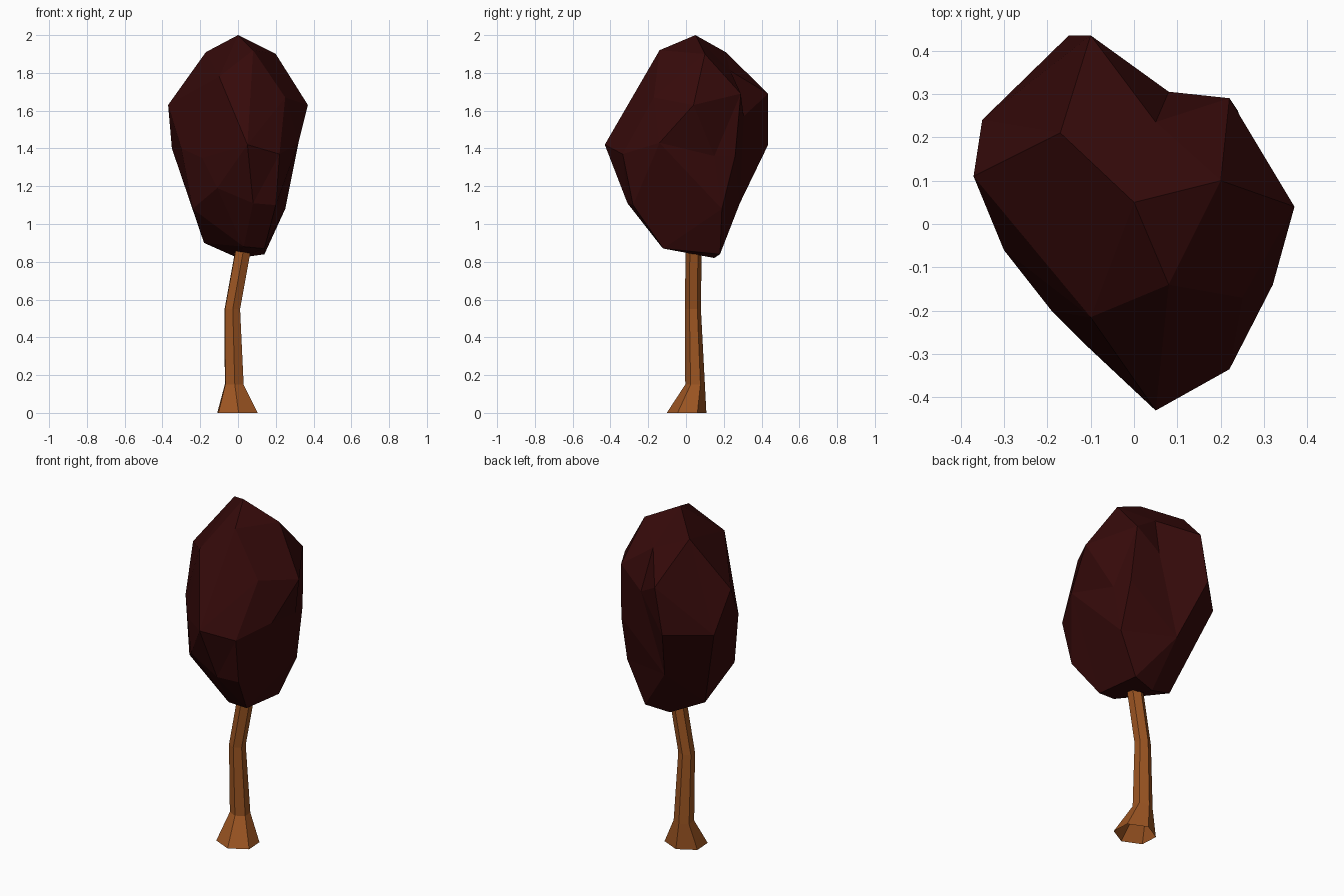
import bpy, bmesh, math
from mathutils import Vector

cube = bpy.data.objects.get("Cube")
if cube:
    bpy.data.objects.remove(cube, do_unlink=True)


def material(name, rgb):
    mat = bpy.data.materials.new(name)
    mat.use_nodes = True
    mat.diffuse_color = (*rgb, 1)
    mat.node_tree.nodes["Principled BSDF"].inputs["Base Color"].default_value = (*rgb, 1)
    return mat


def add_object(name, bm, mat):
    bmesh.ops.recalc_face_normals(bm, faces=bm.faces)
    mesh = bpy.data.meshes.new(name)
    bm.to_mesh(mesh)
    bm.free()
    mesh.materials.append(mat)
    obj = bpy.data.objects.new(name, mesh)
    bpy.context.collection.objects.link(obj)
    return obj


def faceted_blob(name, points, centre, mat):
    """Skin a star-shaped cloud: hull the directions, then restore the points."""
    bm = bmesh.new()
    centre = Vector(centre)
    home = {}
    for p in points:
        d = Vector(p) - centre
        d.z *= 0.65
        home[bm.verts.new(d.normalized())] = Vector(p)
    bmesh.ops.convex_hull(bm, input=list(bm.verts))
    for v, p in home.items():
        v.co = p
    return add_object(name, bm, mat)


def lofted_stem(name, rings, sides, mat):
    """Loft rings of (x, y, z, radius_x, radius_y) into a faceted stem, open below."""
    bm = bmesh.new()
    loops = []
    for x, y, z, rx, ry in rings:
        angles = [math.tau * (i + 0.55) / sides for i in range(sides)]
        loops.append([bm.verts.new((x + rx * math.cos(a), y + ry * math.sin(a), z)) for a in angles])
    for low, high in zip(loops, loops[1:]):
        for i in range(sides):
            j = (i + 1) % sides
            bm.faces.new((low[i], low[j], high[j], high[i]))
    bm.faces.new(loops[-1])
    return add_object(name, bm, mat)


maroon = material("dark maroon leaves", (0.036, 0.003, 0.003))
bark = material("warm brown bark", (0.33, 0.09, 0.016))

# Canopy corners, grouped by height
crown = [(0, .05, 2), (-.17, .21, 1.91), (.2, .1, 1.9), (.08, -.14, 1.92)]
shoulder = [(-.1, -.215, 1.78), (.25, -.17, 1.67), (.37, .04, 1.63), (.22, .29, 1.69),
            (-.1, .435, 1.69), (-.37, .11, 1.63)]
middle = [(.05, -.43, 1.42), (.22, -.335, 1.37), (.32, -.14, 1.43), (.27, .15, 1.36),
          (.24, .26, 1.36), (-.15, .435, 1.42), (-.35, .24, 1.4), (-.3, -.06, 1.4),
          (-.19, -.2, 1.35)]
groove = [(.05, .235, 1.81), (.08, .305, 1.57)]
lower = [(-.11, -.28, 1.19), (.08, -.31, 1.11), (.2, -.28, 1.1), (.25, .19, 1.08),
         (-.06, .285, 1.11), (-.24, -.11, 1.08)]
underside = [(-.18, .08, .9), (.03, -.13, .88), (.14, -.12, .87), (0, .15, .82), (.14, .18, .84)]
faceted_blob("canopy", crown + shoulder + middle + groove + lower + underside,
             (0, .05, 1.4), maroon)

# Bent trunk with a flared foot
lofted_stem("trunk", [
    (-.003, .003, 0, .12, .105),
    (-.02, .048, .15, .056, .052),
    (-.03, .037, .55, .046, .042),
    (.03, .04, .88, .046, .043),
], 6, bark)
